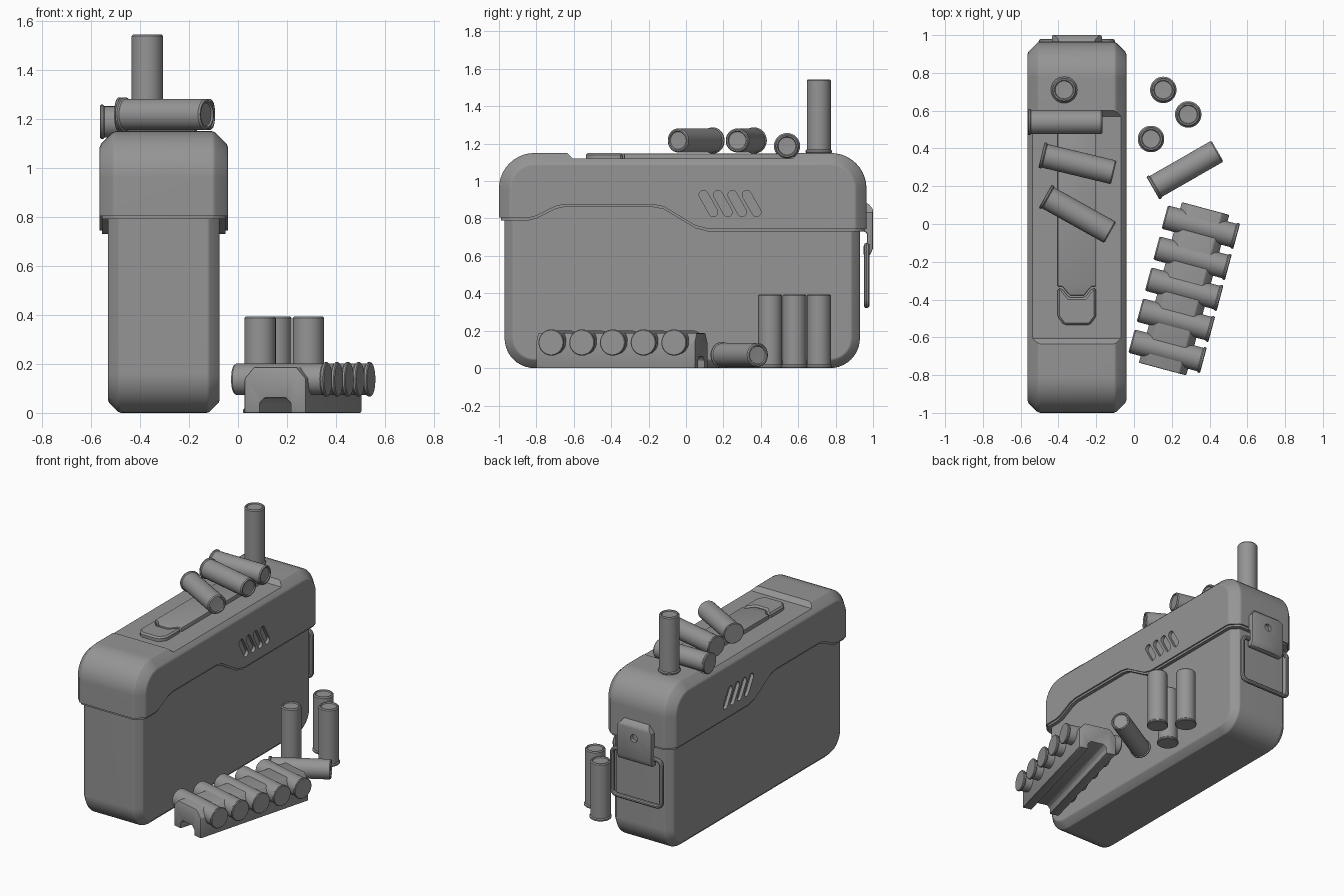
import bpy, bmesh
from math import cos, sin, pi, radians
from mathutils import Vector

if "Cube" in bpy.data.objects:
    bpy.data.objects.remove(bpy.data.objects["Cube"])

CX = -0.3025          # centre line of the box
GREY = bpy.data.materials.new("dark_grey")
GREY.diffuse_color = (0.3, 0.3, 0.3, 1)
GREY.use_nodes = True
GREY.node_tree.nodes["Principled BSDF"].inputs["Base Color"].default_value = GREY.diffuse_color


def finish(ob, angle=30):
    ob.data.shade_smooth()
    ob.data.set_sharp_from_angle(angle=radians(angle))
    return ob


def to_object(name, bm):
    bmesh.ops.remove_doubles(bm, verts=bm.verts, dist=1e-5)
    bmesh.ops.recalc_face_normals(bm, faces=bm.faces)
    me = bpy.data.meshes.new(name)
    bm.to_mesh(me)
    bm.free()
    me.materials.append(GREY)
    ob = bpy.data.objects.new(name, me)
    bpy.context.collection.objects.link(ob)
    return finish(ob)


def loft(name, rings, caps=True):
    """Skin closed rings of 3D points."""
    bm = bmesh.new()
    rs = [[bm.verts.new(p) for p in r] for r in rings]
    n = len(rs[0])
    for a, b in zip(rs, rs[1:]):
        for i in range(n):
            j = (i + 1) % n
            bm.faces.new((a[i], a[j], b[j], b[i]))
    if caps:
        bm.faces.new(rs[0])
        bm.faces.new(rs[-1])
    return to_object(name, bm)


def prism(name, pts, axis, lo, hi, bevel=0, segments=2):
    """Extrude a 2D outline along x, y or z, optionally with bevelled edges."""
    put = {'x': lambda p, d: (d, p[0], p[1]), 'y': lambda p, d: (p[0], d, p[1]),
           'z': lambda p, d: (p[0], p[1], d)}[axis]
    ob = loft(name, [[put(p, d) for p in pts] for d in (lo, hi)])
    if bevel:
        m = ob.modifiers.new("chamfer", 'BEVEL')
        m.width, m.segments, m.limit_method = bevel, segments, 'ANGLE'
        apply(ob, m)
    return ob


def apply(ob, mod):
    bpy.context.view_layer.objects.active = ob
    bpy.ops.object.modifier_apply(modifier=mod.name)
    finish(ob)


def cut(ob, cutter):
    m = ob.modifiers.new("cut", 'BOOLEAN')
    m.operation, m.solver, m.object = 'DIFFERENCE', 'EXACT', cutter
    apply(ob, m)
    bpy.data.objects.remove(cutter)


def flat_normals(ob):
    m = ob.modifiers.new("weighted_normals", 'WEIGHTED_NORMAL')
    m.keep_sharp = True


def arc(cy, cz, r, a0, a1, n=10):
    return [(cy + r * cos(radians(a0 + (a1 - a0) * i / n)),
             cz + r * sin(radians(a0 + (a1 - a0) * i / n))) for i in range(n + 1)]


def round_rect(y0, y1, z0, z1, r_low, r_top, n=10):
    return (arc(y0 + r_low, z0 + r_low, r_low, 180, 270, n) + arc(y1 - r_low, z0 + r_low, r_low, 270, 360, n)
            + arc(y1 - r_top, z1 - r_top, r_top, 0, 90, n) + arc(y0 + r_top, z1 - r_top, r_top, 90, 180, n))


def chamfered(name, section, half, c):
    """Symmetric solid with softened chamfers: section(inset) gives the side profile."""
    steps = [(0, c), (.1 * c, .76 * c), (.76 * c, .1 * c), (c, 0)]
    xs = [(-half + x, d) for x, d in steps] + [(half - x, d) for x, d in steps[::-1]]
    return loft(name, [[(CX + x, y, z) for y, z in section(d)] for x, d in xs])


# box body
body = chamfered("box_body", lambda d: round_rect(-0.97 + d, 0.93 - d, d, 1.0, 0.16 - d, 0.02), 0.228, 0.053)
flat_normals(body)

# lid with wavy lower edge
WAVE = [(-1, .79), (-.84, .79), (-.80, .80), (-.70, .85), (-.65, .862), (-.18, .862),
        (-.12, .85), (.05, .748), (.12, .73), (.965, .73)]


def wave(d, dz=0):
    w = [(y, z + dz) for y, z in WAVE]
    w[0], w[-1] = (-1 + d, w[0][1]), (.965 - d, w[-1][1])
    return w


def lid_section(d):
    r = 0.19 - d
    return wave(d, .014) + arc(.775, .96, r, 0, 90) + arc(-.81, .96, r, 90, 180)


lid = chamfered("lid", lid_section, 0.2625, 0.068)
chamfered("lid_rim", lambda d: wave(d + .01) + wave(d + .01, .04)[::-1], 0.2525, 0.062)

# shallow recess across the lid top
cut(lid, prism("recess_cutter", [(-.645, 1.16), (-.605, 1.12), (.57, 1.12), (.61, 1.16)], 'x', -1, 1))

# slanted vent slots on both sides
for side in (-1, 1):
    for i in range(4):
        y, z, t = 0.12 + 0.077 * i, 0.88, 30
        slot = (arc(y - .026, z + .046, .024, t, t + 180, 8) + arc(y + .026, z - .046, .024, t + 180, t + 360, 8))
        x = CX + side * 0.2625
        cut(lid, prism("slot_cutter", slot, 'x', x - .022, x + .022))
flat_normals(lid)

# folded carry handle and its thumb catch
prism("handle_strip", [(-.405, -.33), (-.38, -.33), (-.34, -.378), (-.265, -.378), (-.225, -.33), (-.2, -.33),
                       (-.2, .58), (-.405, .58)], 'z', 1.10, 1.147, 0.005)
prism("thumb_catch", [(-.405, -.34), (-.384, -.34), (-.344, -.39), (-.261, -.39), (-.221, -.34), (-.2, -.34),
                      (-.2, -.49), (-.235, -.535), (-.37, -.535), (-.405, -.49)], 'z', 1.10, 1.15, 0.018, 1)

# rear latch plate with clipped upper corners and a rivet hole
latch = prism("latch_plate", [(.94, .88), (.975, .88), (1.0, .85), (1.0, .64), (.985, .605), (.95, .60),
                              (.95, .66), (.968, .67), (.968, .72), (.94, .74)], 'x', -.435, -.17, 0.008)
for s in (-1, 1):
    cut(latch, prism("corner_cutter", [(CX + s * .15, .9), (CX + s * .08, .9), (CX + s * .15, .81)], 'y', .9, 1.1))
cut(latch, prism("hole_cutter", arc(CX, .775, .026, 0, 345, 23), 'y', .975, 1.05))

# wire loop of the latch
path = round_rect(-.49, -.115, .335, .655, .035, .035, 6)
rings = []
for i, (x, z) in enumerate(path):
    p, q = Vector(path[i - 1]), Vector(path[(i + 1) % len(path)])
    nx, nz = (q - p).normalized().yx
    rings.append([(x + .015 * cos(a) * nx, .966 + .015 * sin(a), z - .015 * cos(a) * nz)
                  for a in [2 * pi * k / 10 for k in range(10)]])
loft("latch_loop", rings + rings[:1], caps=False)

# cartridge with flat base and crimped tip, revolved once and shared
PROFILE = [(0, 0), (.066, 0), (.07, .004), (.07, .012), (.064, .018),
           (.064, .387), (.058, .394), (.051, .394), (.047, .387), (0, .385)]
shell_mesh = None


def shell(name, base, direction):
    global shell_mesh
    if shell_mesh is None:
        ob = loft(name, [[(r * cos(2 * pi * k / 32), r * sin(2 * pi * k / 32), z) for k in range(32)]
                         for r, z in PROFILE], caps=False)
        shell_mesh = ob.data
    else:
        ob = bpy.data.objects.new(name, shell_mesh)
        bpy.context.collection.objects.link(ob)
    ob.location = base
    ob.rotation_mode = 'QUATERNION'
    ob.rotation_quaternion = Vector(direction).to_track_quat('Z', 'Y')


# standing shells: one on the lid, three on the ground
for x, y, z in [(-.37, .71, 1.15), (.155, .71, 0), (.287, .58, 0), (.09, .45, 0)]:
    shell("standing_shell", (x, y, z), (0, 0, 1))

# loose shells lying on the lid and the ground
shell("lying_shell", (-.562, .54, 1.187), (1, 0, 0))
shell("lying_shell", (-.49, .365, 1.217), (.375, -.09, 0))
shell("lying_shell", (-.47, .147, 1.217), (.335, -.187, 0))
shell("lying_shell", (.10, .19, .07), (.34, .195, 0))

# shell carrier with a channel underneath, turned 15 degrees
half = [(.065, 0), (.13, 0), (.13, .14), (.09, .187)]
channel = [(-.045, .06), (.045, .06), (.065, .04)]
carrier = prism("shell_carrier", channel + half + [(-x, z) for x, z in half[::-1]] + [(-.065, .04)],
                'y', -.44, .44, 0.006)
carrier.location = (.265, -.343, 0)
carrier.rotation_euler.z = radians(-15)
u, v = Vector((cos(radians(15)), -sin(radians(15)), 0)), Vector((sin(radians(15)), cos(radians(15)), 0))
for i in range(5):
    shell("carried_shell", Vector((.267, -.343, .137)) + v * .17 * (i - 2) + u * .195, -u)
